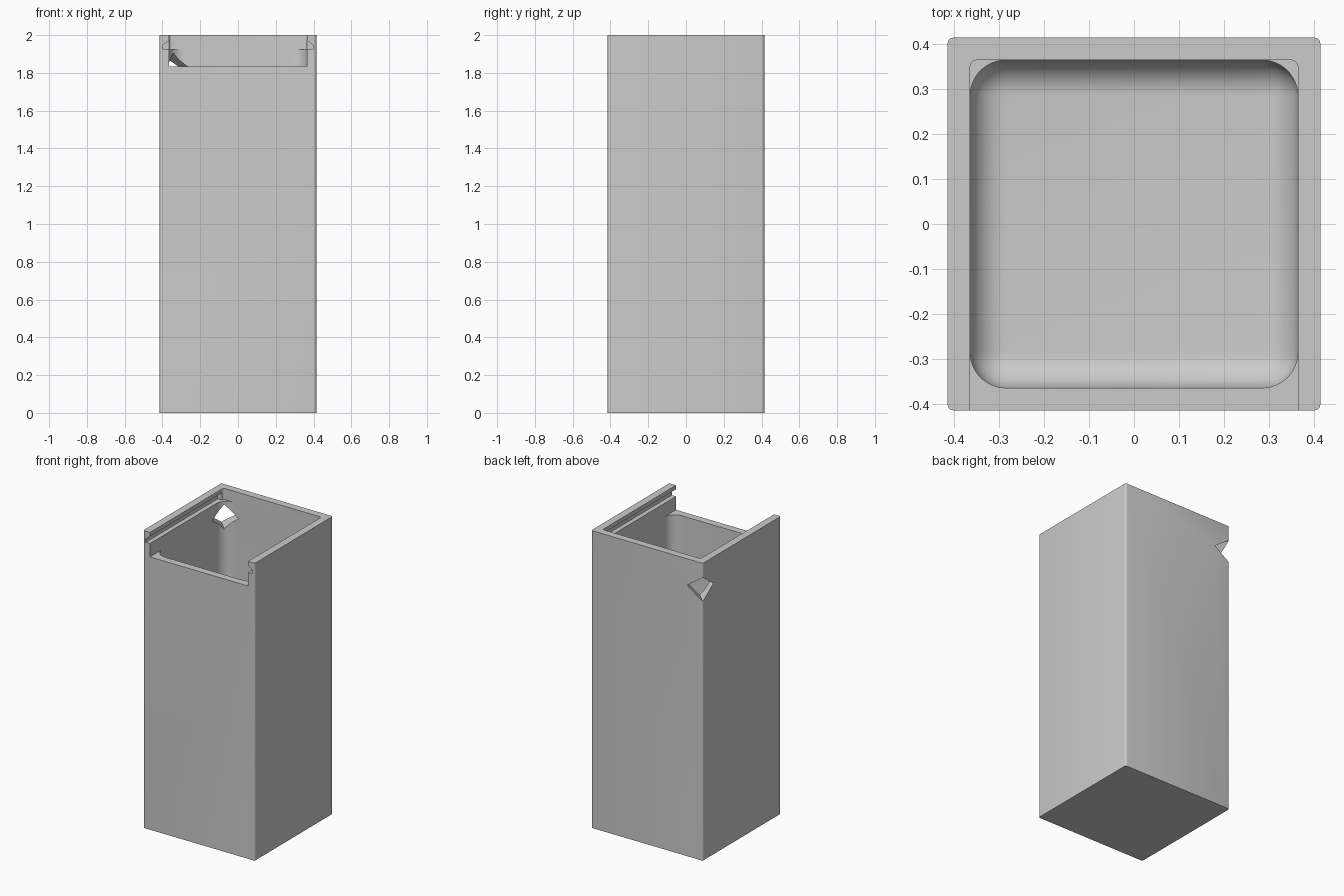
import bpy, bmesh, math
from mathutils import Matrix

if "Cube" in bpy.data.objects:
    bpy.data.objects.remove(bpy.data.objects["Cube"], do_unlink=True)

HALF, INNER, HEIGHT = 0.415, 0.365, 2.0
LEDGE, FRONT_TOP = 1.925, 1.835

grey = bpy.data.materials.new("plain grey")
grey.use_nodes = True
colour = (0.6, 0.6, 0.6, 1)
grey.diffuse_color = colour
grey.node_tree.nodes["Principled BSDF"].inputs["Base Color"].default_value = colour


def finish(name, bm):
    bmesh.ops.recalc_face_normals(bm, faces=bm.faces)
    mesh = bpy.data.meshes.new(name)
    bm.to_mesh(mesh)
    bm.free()
    mesh.materials.append(grey)
    obj = bpy.data.objects.new(name, mesh)
    bpy.context.collection.objects.link(obj)
    return obj


def box(name, low, high, radius=0, segments=4, pick=None):
    """Box between two corners, rounding the edges chosen by pick."""
    bm = bmesh.new()
    bmesh.ops.create_cube(bm, size=1)
    for v in bm.verts:
        v.co = [lo if c < 0 else hi for c, lo, hi in zip(v.co, low, high)]
    if radius:
        bmesh.ops.bevel(bm, geom=[e for e in bm.edges if pick(e)], offset=radius,
                        segments=segments, profile=0.5, affect='EDGES')
    return finish(name, bm)


def prism(name, profile, y0, y1, turn=0):
    """Extrude an x-z profile along y, then turn it about z."""
    bm = bmesh.new()
    face = bm.faces.new([bm.verts.new((x, y0, z)) for x, z in profile])
    new = bmesh.ops.extrude_face_region(bm, geom=[face])["geom"]
    bmesh.ops.translate(bm, vec=(0, y1 - y0, 0),
                        verts=[g for g in new if isinstance(g, bmesh.types.BMVert)])
    bmesh.ops.rotate(bm, verts=bm.verts, matrix=Matrix.Rotation(turn, 3, 'Z'))
    return finish(name, bm)


def is_upright(e):
    a, b = e.verts
    return abs(a.co.z - b.co.z) > 0.01


def is_upright_or_low(e):
    return is_upright(e) or e.verts[0].co.z < 1


def is_back_upright(e):
    return is_upright(e) and e.verts[0].co.y > 0


# Outer body with slightly rounded upright edges
body = box("container_body", (-HALF, -HALF, 0), (HALF, HALF, HEIGHT), 0.013, 4, is_upright)

# Rounded inner cavity
cavity = box("cavity_cutter", (-INNER, -INNER, 0.05), (INNER, INNER, LEDGE + 0.02),
             0.08, 12, is_upright_or_low)

# Lid slot, open at the front
slot = box("lid_slot_cutter", (-INNER, -0.5, LEDGE), (INNER, INNER, 2.1),
           0.015, 4, is_back_upright)

# Undercut side grooves that hold a sliding lid
half = [(0.35, LEDGE), (0.396, LEDGE), (0.396, 1.948), (INNER, 1.973), (0.35, 1.973)]
groove = prism("lid_groove_cutter", half + [(-x, z) for x, z in reversed(half)], -0.5, 0.35)

# Lowered front wall
front = box("front_notch_cutter", (-INNER, -0.5, FRONT_TOP), (INNER, -0.28, LEDGE + 0.02))

# Diamond hole through the back corner
r, mid = 0.081, 1.823
hole = prism("corner_hole_cutter", [(r, mid), (0, mid + r), (-r, mid), (0, mid - r)],
             0.35, 0.7, math.radians(45))

cutters = [cavity, slot, groove, front, hole]
for cutter in cutters:
    mod = body.modifiers.new(cutter.name, 'BOOLEAN')
    mod.operation, mod.solver, mod.object = 'DIFFERENCE', 'EXACT', cutter

# Bake the cuts and discard the cutters
graph = bpy.context.evaluated_depsgraph_get()
graph.update()
baked = bpy.data.meshes.new_from_object(body.evaluated_get(graph))
body.modifiers.clear()
body.data = baked
for cutter in cutters:
    bpy.data.objects.remove(cutter, do_unlink=True)

bpy.ops.object.select_all(action='DESELECT')
body.select_set(True)
bpy.context.view_layer.objects.active = body
bpy.ops.object.shade_smooth_by_angle(angle=math.radians(30))
